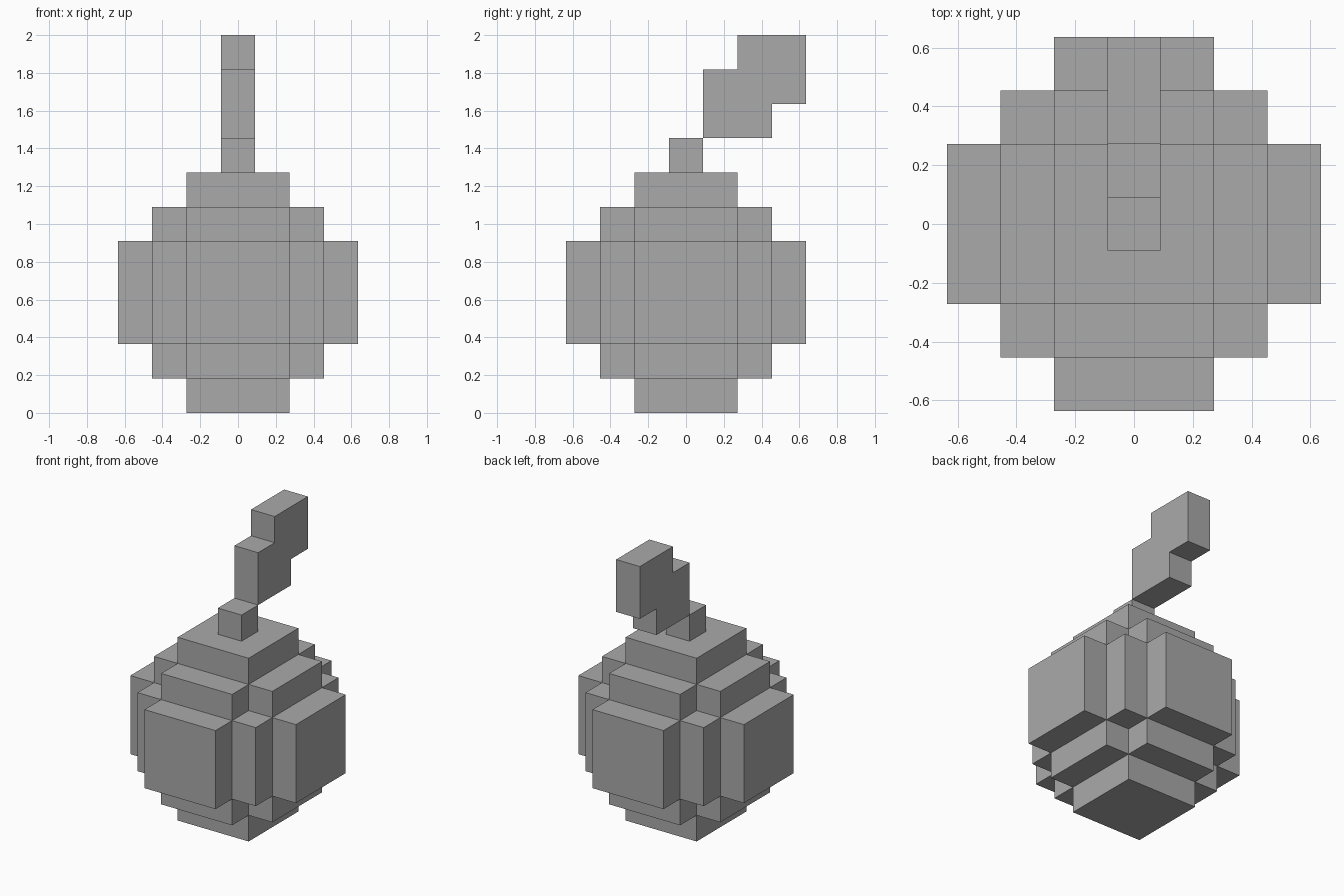
import bpy
import bmesh
from math import radians
from mathutils import Vector

UNIT = 2 / 11          # edge of one block

cube = bpy.data.objects.get("Cube")
if cube:
    bpy.data.objects.remove(cube, do_unlink=True)

grey = bpy.data.materials.new("plain_grey")
grey.use_nodes = True
colour = (0.4, 0.4, 0.4, 1)
grey.diffuse_color = colour
grey.node_tree.nodes["Principled BSDF"].inputs["Base Color"].default_value = colour


def block_part(name, cells):
    """Make one closed, flat-faced mesh from a set of (x, y, z) block cells."""
    bm = bmesh.new()
    for cell in cells:
        for axis in range(3):
            for sign in (-1, 1):
                n, u = Vector((0, 0, 0)), Vector((0, 0, 0))
                n[axis] = sign
                u[(axis + 1) % 3] = 1
                # keep only the sides that no other block covers
                if tuple(int(a + b) for a, b in zip(cell, n)) in cells:
                    continue
                v = n.cross(u)
                centre = Vector(cell) + Vector((0, 0, 0.5)) + n / 2
                corners = (-u - v, u - v, u + v, v - u)
                bm.faces.new([bm.verts.new((centre + c / 2) * UNIT) for c in corners])
    bmesh.ops.remove_doubles(bm, verts=bm.verts, dist=0.001)
    # merge neighbouring coplanar squares into large clean faces
    bmesh.ops.dissolve_limit(bm, angle_limit=radians(1), verts=bm.verts, edges=bm.edges)
    mesh = bpy.data.meshes.new(name)
    bm.to_mesh(mesh)
    bm.free()
    mesh.materials.append(grey)
    obj = bpy.data.objects.new(name, mesh)
    bpy.context.collection.objects.link(obj)
    return obj


# stepped round body
span = range(-3, 4)
block_part("body", {(x, y, z + 3) for x in span for y in span for z in span
                    if x * x + y * y + z * z <= 11})

# small block on top of the body
block_part("neck", {(0, 0, 7)})

# stepped fuse leaning backwards: two overlapping squares
block_part("fuse", {(0, y + s, z + s) for s in (0, 1) for y in (1, 2) for z in (8, 9)})
